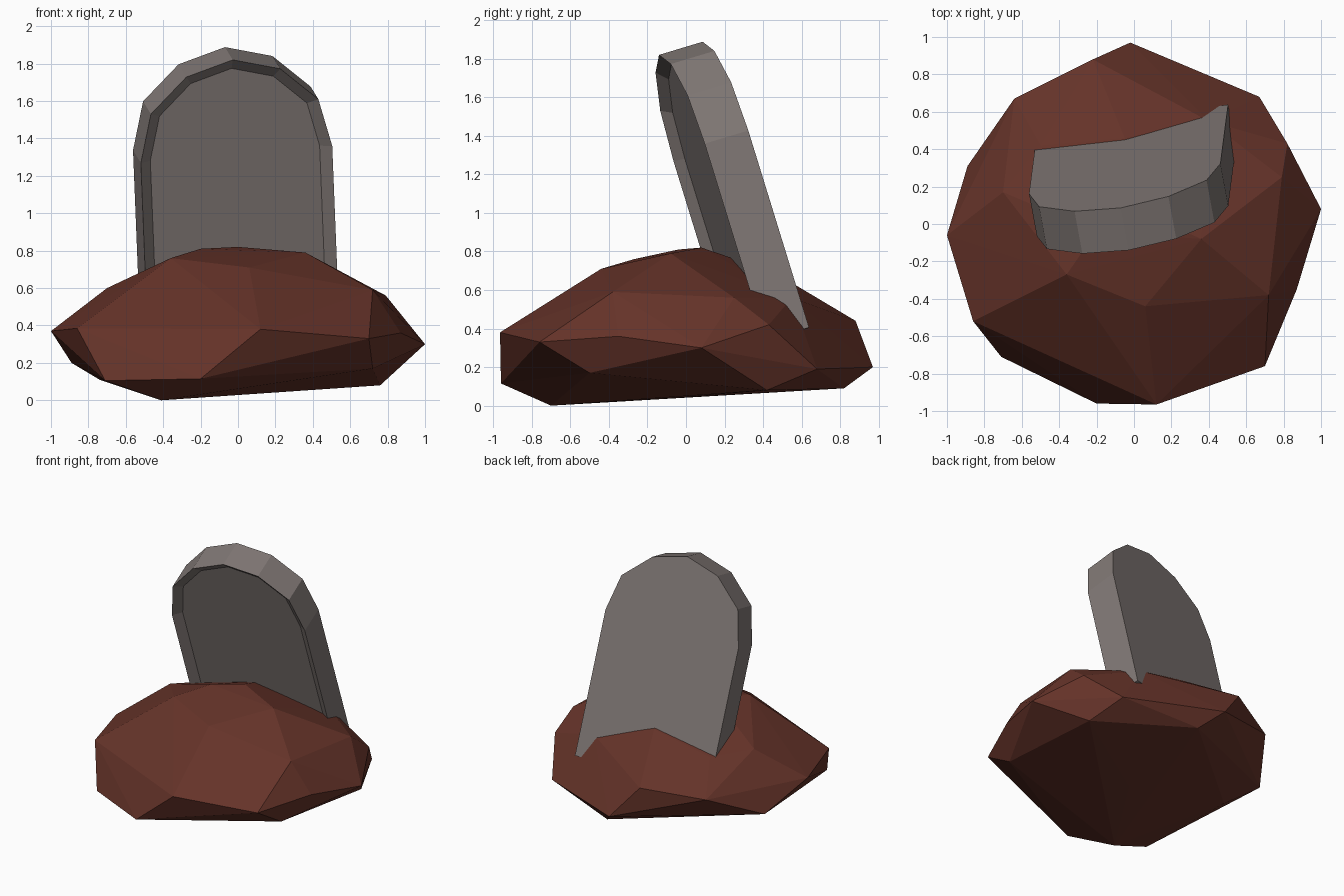
import bpy
import bmesh
from mathutils import Matrix, Vector

cube = bpy.data.objects.get("Cube")
if cube:
    bpy.data.objects.remove(cube, do_unlink=True)


def make_material(name, rgb):
    mat = bpy.data.materials.new(name)
    mat.use_nodes = True
    color = (*rgb, 1.0)
    mat.diffuse_color = color
    shader = next(n for n in mat.node_tree.nodes if n.type == "BSDF_PRINCIPLED")
    shader.inputs["Base Color"].default_value = color
    shader.inputs["Roughness"].default_value = 0.9
    return mat


def make_object(name, bm, material):
    bmesh.ops.recalc_face_normals(bm, faces=bm.faces[:])
    mesh = bpy.data.meshes.new(name)
    bm.to_mesh(mesh)
    bm.free()
    mesh.materials.append(material)
    obj = bpy.data.objects.new(name, mesh)
    bpy.context.scene.collection.objects.link(obj)
    return obj


soil = make_material("red brown soil", (0.13, 0.033, 0.022))
stone = make_material("warm grey stone", (0.22, 0.19, 0.18))

# Faceted mound: the hull around a few corner points
crown = [(0, .08, .82), (-.2, -.04, .81), (.36, -.08, .79), (-.36, -.27, .76),
         (.06, -.44, .71), (-.05, .46, .69), (-.7, .17, .6), (.72, -.38, .59),
         (.79, .25, .56), (.4, .55, .56), (-.5, .42, .58)]
rim = [(.12, -.965, .38), (.7, -.76, .33), (.87, -.35, .36), (1, .08, .3),
       (.82, .43, .42), (.67, .68, .19), (-.02, .97, .2), (-.22, .88, .44),
       (-.64, .67, .38), (-.89, .31, .2), (-1, -.06, .37), (-.86, -.52, .385)]
base = [(-.2, -.96, .115), (-.71, -.71, .105), (-.41, -.7, 0), (.72, -.5, .17),
        (.76, .42, .08), (.1, .82, .09), (-.74, .1, .11), (0, -.05, .04)]

bm = bmesh.new()
for point in crown + rim + base:
    bm.verts.new(point)
hull = bmesh.ops.convex_hull(bm, input=bm.verts[:])
loose = [v for v in bm.verts if not v.link_faces]
bmesh.ops.delete(bm, geom=loose, context="VERTS")
make_object("soil_mound", bm, soil)

# Arched slab: half outline measured down from the apex, then mirrored
thickness = 0.24
half = [(.255, -.073), (.455, -.262), (.52, -.53), (.52, -1.6)]
outline = [(-u, w) for u, w in reversed(half)] + [(0, 0)] + half

bm = bmesh.new()
front = [bm.verts.new((u, 0, w)) for u, w in outline]
back = [bm.verts.new((u, thickness, w)) for u, w in outline]
front_face = bm.faces.new(front)
bm.faces.new(back)
count = len(outline)
for i in range(count):
    j = (i + 1) % count
    bm.faces.new((front[i], front[j], back[j], back[i]))
bmesh.ops.recalc_face_normals(bm, faces=bm.faces[:])

# Sunken front panel with a sloped border
bmesh.ops.inset_region(bm, faces=[front_face], thickness=0.06, depth=-0.05,
                       use_even_offset=True)

# Lean the slab forward, turn it and tip it slightly sideways
across = Vector((.98, .155, .087)).normalized()
up = Vector((-.04, -.295, .955))
depth = up.cross(across).normalized()
up = across.cross(depth)
axes = Matrix((across, depth, up)).transposed().to_4x4()
apex = Matrix.Translation((-.028, -.14, 1.82))
bmesh.ops.transform(bm, matrix=apex @ axes, verts=bm.verts[:])
make_object("leaning_headstone", bm, stone)
